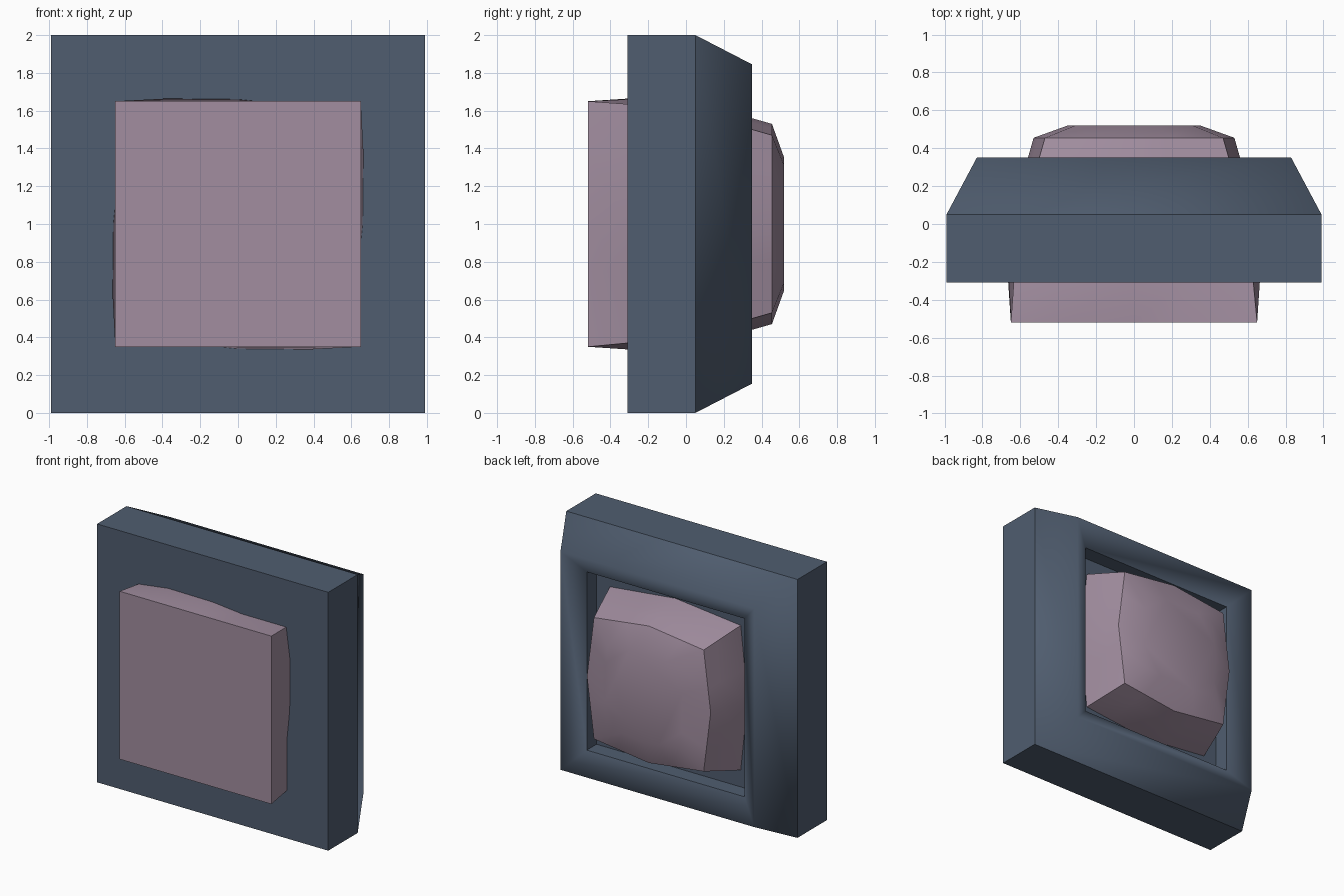
import bpy, bmesh

if "Cube" in bpy.data.objects:
    bpy.data.objects.remove(bpy.data.objects["Cube"])


def loft(name, rings, color):
    """Skin a stack of equal-length rings, cap both ends, return object and bmesh data."""
    bm = bmesh.new()
    loops = [[bm.verts.new(p) for p in ring] for ring in rings]
    n = len(loops[0])
    for a, b in zip(loops, loops[1:]):
        for i in range(n):
            j = (i + 1) % n
            bm.faces.new((a[i], a[j], b[j], b[i]))
    bm.faces.new(loops[0])
    bm.faces.new(loops[-1])
    bmesh.ops.recalc_face_normals(bm, faces=bm.faces)
    for f in bm.faces:
        f.smooth = True
    return bm, loops


def finish(name, bm, color):
    mesh = bpy.data.meshes.new(name)
    bm.to_mesh(mesh)
    bm.free()
    mat = bpy.data.materials.new(name + "_color")
    mat.diffuse_color = (*color, 1)
    mat.use_nodes = True
    mat.node_tree.nodes["Principled BSDF"].inputs["Base Color"].default_value = mat.diffuse_color
    mesh.materials.append(mat)
    obj = bpy.data.objects.new(name, mesh)
    bpy.context.collection.objects.link(obj)
    return obj


# Frame: box with a raised soft rim around a shallow square recess at the back
profile = [(0.99, 1.0, -0.31), (0.99, 1.0, 0.05), (0.83, 0.845, 0.35),
           (0.675, 0.69, 0.25), (0.675, 0.69, 0.13)]
rings = [[(sx * hx, y, 1 + sz * hz) for sx, sz in ((-1, 1), (1, 1), (1, -1), (-1, -1))]
         for hx, hz, y in profile]
bm, loops = loft("frame", rings, None)
level = {v: k for k, loop in enumerate(loops) for v in loop}
for e in bm.edges:
    ends = sorted(level[v] for v in e.verts)
    # only the rim and its slopes stay soft
    e.smooth = ends in ([2, 2], [1, 2], [2, 3])
finish("frame", bm, (0.08, 0.11, 0.16))


# Core block: square at the front, slightly wavy sides, domed bulging back
def four_sided(y, side):
    pts = []
    for _ in range(4):
        pts += [(x, y, 1 + z) for x, z in side]
        side = [(z, -x) for x, z in side]
    return pts


def bulged(y, corner, mid):
    side = [(-corner, corner), (-corner * 0.6, corner + (mid - corner) * 0.4),
            (0, mid), (corner * 0.4, corner + (mid - corner) * 0.6)]
    return four_sided(y, side)


rings = [
    four_sided(-0.52, [(-0.65, 0.65), (-0.38, 0.65), (0, 0.65), (0.25, 0.65)]),
    four_sided(-0.31, [(-0.635, 0.63), (-0.38, 0.664), (0, 0.66), (0.25, 0.635)]),
    bulged(0.13, 0.56, 0.62),
    bulged(0.35, 0.50, 0.56),
    bulged(0.455, 0.47, 0.53),
    bulged(0.52, 0.31, 0.35),
]
bm, loops = loft("core_block", rings, None)
level = {v: k for k, loop in enumerate(loops) for v in loop}
corners = {v for loop in loops for v in loop[::4]}
for e in bm.edges:
    a, b = e.verts
    k = sorted((level[a], level[b]))
    is_corner = a in corners and b in corners and k[0] != k[1] and k[1] <= 4
    e.smooth = not (is_corner or k in ([0, 0], [4, 4]))
finish("core_block", bm, (0.36, 0.27, 0.35))
